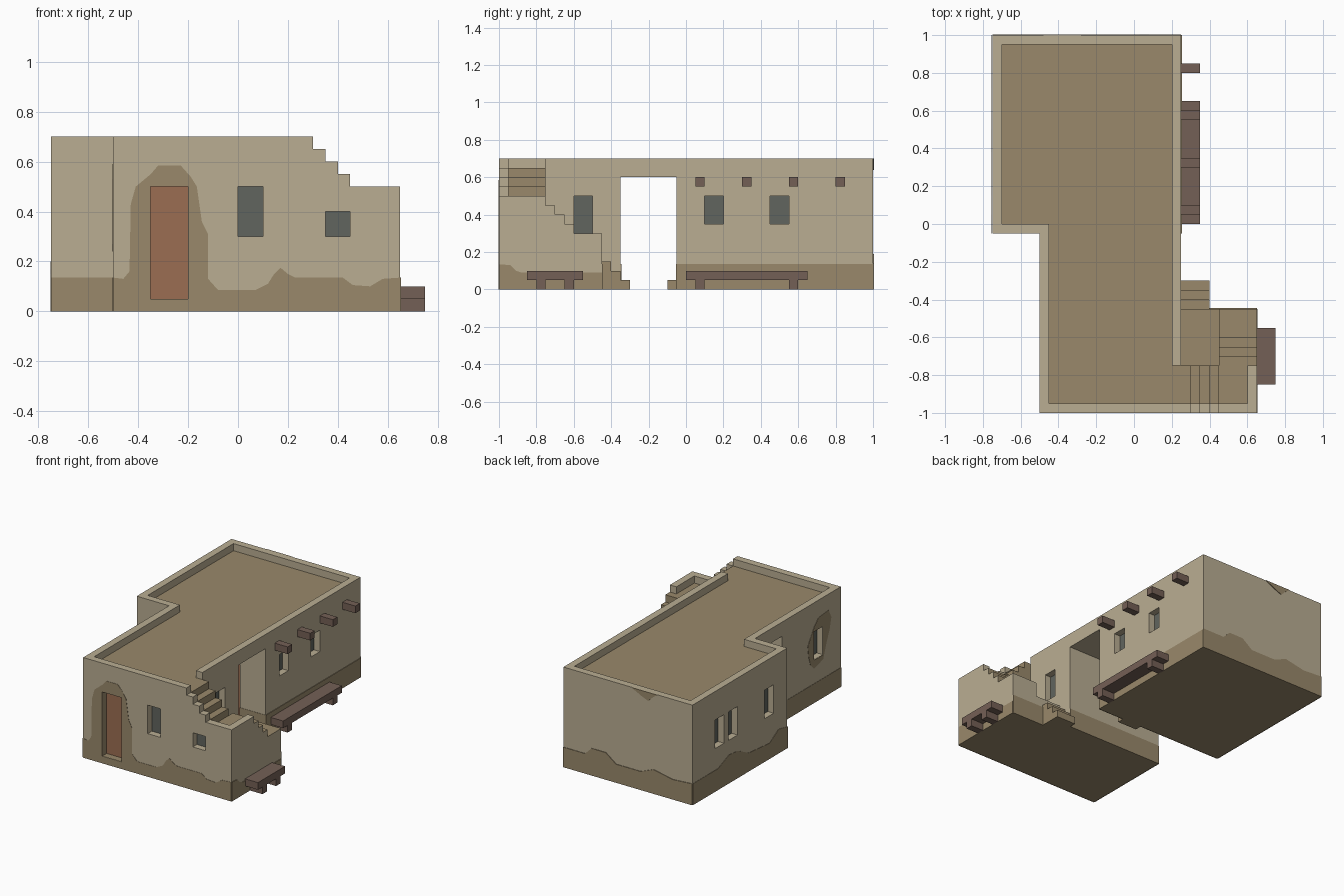
import bpy
import bmesh

cube = bpy.data.objects.get("Cube")
if cube:
    bpy.data.objects.remove(cube, do_unlink=True)


def material(name, rgb):
    m = bpy.data.materials.new(name)
    m.use_nodes = True
    m.diffuse_color = (*rgb, 1)
    m.node_tree.nodes["Principled BSDF"].inputs["Base Color"].default_value = (*rgb, 1)
    return m


PLASTER = material("pale plaster", (.49, .42, .29))
EARTH = material("brown earth", (.32, .25, .147))
WOOD = material("dark wood", (.175, .117, .092))
DOOR = material("red door wood", (.33, .155, .085))
GLASS = material("grey window", (.119, .129, .113))


def prism(name, pts, axis, lo, hi, *mats):
    """Extrude a flat outline along an axis from lo to hi."""
    def place(p, d):
        v = list(p)
        v.insert("xyz".index(axis), d)
        return v
    bm = bmesh.new()
    face = bm.faces.new([bm.verts.new(place(p, lo)) for p in pts])
    out = bmesh.ops.extrude_face_region(bm, geom=[face])
    verts = [g for g in out["geom"] if isinstance(g, bmesh.types.BMVert)]
    bmesh.ops.translate(bm, verts=verts, vec=place((0, 0), hi - lo))
    bmesh.ops.recalc_face_normals(bm, faces=bm.faces)
    mesh = bpy.data.meshes.new(name)
    bm.to_mesh(mesh)
    bm.free()
    for m in mats:
        mesh.materials.append(m)
    ob = bpy.data.objects.new(name, mesh)
    bpy.context.scene.collection.objects.link(ob)
    return ob


def box(name, x, y, z, *mats):
    pts = [(x[0], y[0]), (x[1], y[0]), (x[1], y[1]), (x[0], y[1])]
    return prism(name, pts, "z", *z, *mats)


def cut(ob, cutter):
    mod = ob.modifiers.new("cut", "BOOLEAN")
    mod.operation, mod.solver, mod.object = "DIFFERENCE", "EXACT", cutter
    bpy.context.view_layer.update()
    dg = bpy.context.evaluated_depsgraph_get()
    mesh = bpy.data.meshes.new_from_object(ob.evaluated_get(dg))
    ob.modifiers.clear()
    ob.data = mesh


def paint(ob, rule):
    """Faces matching the rule, and the underside, become earth."""
    for f in ob.data.polygons:
        c, n = f.center, f.normal
        f.material_index = int(rule(c, n) or (n.z < -.9 and c.z < .01))


def stain(name, pts, axis, pos, sign):
    return prism(name, pts, axis, pos - .002, pos + sign * .004, EARTH)


# Main walls with sunken roof and covered passage
walls = prism("walls", [(-.75, -.05), (-.5, -.05), (-.5, -1), (.25, -1), (.25, 1), (-.75, 1)],
              "z", 0, .7, PLASTER, EARTH)
roof = prism("roof_cutter", [(-.7, 0), (-.45, 0), (-.45, -.95), (.3, -.95), (.3, -.75),
                             (.2, -.75), (.2, .95), (-.7, .95)], "z", .65, .8)
passage = box("passage_cutter", (-.6, .3), (-.35, -.05), (-.1, .6))
for c in (roof, passage):
    cut(walls, c)
    bpy.data.objects.remove(c, do_unlink=True)

# Roof stair: outer stepped wall, inner earth steps, edge wall
profile = [(.25, 0), (.65, 0), (.65, .5), (.45, .5)]
inner = [(.25, 0), (.6, 0), (.6, .45), (.45, .45)]
for i in range(3):
    x, z = .45 - .05 * i, .55 + .05 * i
    profile += [(x, z), (x - .05, z)]
    inner += [(x, z - .05), (x - .05, z - .05)]
profile += [(.3, .7), (.25, .7)]
inner += [(.3, .65), (.25, .65)]
annex_front = prism("annex_front_wall", profile, "y", -1, -.95, PLASTER, EARTH)
prism("roof_stair", inner, "y", -.95, -.75, EARTH)
annex_side = box("annex_side_wall", (.6, .65), (-.95, -.75), (0, .5), PLASTER, EARTH)

# Middle stair, landing and lower stair
steps = [(-.75, 0), (-.45, 0), (-.45, .3), (-.6, .3)]
for i in range(3):
    y, z = -.6 - .05 * i, .35 + .05 * i
    steps += [(y, z), (y - .05, z)]
middle = prism("middle_stair", steps, "x", .45, .65, PLASTER, EARTH)
landing = box("landing", (.25, .45), (-.75, -.45), (0, .2), PLASTER, EARTH)
for i in range(3):
    box("lower_step", (.25, .4), (-.45 + .05 * i, -.4 + .05 * i), (0, .15 - .05 * i), EARTH)
box("passage_step", (-.1, .05), (-.1, -.05), (0, .05), EARTH)

# Stained plaster along the wall feet and around openings
front_stain = stain("front_stain", [
    (-.5, 0), (-.5, .135), (-.46, .13), (-.435, .16), (-.43, .43), (-.41, .5), (-.35, .55),
    (-.32, .585), (-.23, .585), (-.19, .54), (-.165, .5), (-.145, .36), (-.12, .31),
    (-.12, .13), (-.08, .085), (.07, .085), (.12, .11), (.145, .15), (.17, .175),
    (.2, .15), (.23, .135), (.42, .135), (.46, .105), (.53, .1), (.58, .13),
    (.65, .135), (.65, 0)], "y", -1, -1)
window_stain = stain("window_stain", [
    (-.63, .42), (-.66, .47), (-.7, .53), (-.75, .58), (-.86, .59), (-.89, .53), (-.87, .45),
    (-.84, .38), (-.8, .27), (-.7, .24), (-.66, .28), (-.64, .34)], "x", -.5, -1)
stain("annex_stain", [(-1, 0), (-1, .135), (-.94, .13), (-.91, .1), (-.88, .09),
                      (-.45, .09), (-.45, 0)], "x", .65, 1)
stain("back_stain", [(.25, 0), (.25, .14), (.08, .14), (.03, .19), (-.08, .19), (-.16, .13),
                     (-.35, .13), (-.45, .17), (-.6, .14), (-.75, .15), (-.75, 0)], "y", 1, 1)
stain("back_top_stain", [(-.48, .7), (-.44, .67), (-.41, .64), (-.36, .66), (-.28, .7)], "y", 1, 1)
stain("left_stain", [(1, 0), (1, .15), (.72, .15), (.6, .2), (.5, .19), (.38, .13), (.15, .11),
                     (.05, .17), (-.05, .15), (-.05, 0)], "x", -.75, -1)


def band(name, a, b, axis, pos, sign):
    stain(name, [(a, 0), (b, 0), (b, .135), (a, .135)], axis, pos, sign)


band("right_stain", -.05, 1, "x", .25, 1)
band("left_front_stain", -1, -.35, "x", -.5, -1)
band("passage_back_stain", -.75, -.1, "y", -.05, -1)
band("passage_back_stain", .05, .25, "y", -.05, -1)
band("passage_front_stain", -.5, .25, "y", -.35, 1)
band("annex_back_stain", .4, .65, "y", -.45, 1)


# Recessed doors and windows, each with a thin panel at the back
def opening(name, axis, pos, sign, a, b, z0, z1, mat, targets):
    def slab(label, lo, hi, *mats):
        pts = [(a, z0), (b, z0), (b, z1), (a, z1)]
        return prism(label, pts, axis, min(lo, hi), max(lo, hi), *mats)
    deep = pos - sign * .05
    cutter = slab("cutter", deep, pos + sign * .03)
    for t in targets:
        cut(t, cutter)
    bpy.data.objects.remove(cutter, do_unlink=True)
    slab(name, deep - sign * .003, deep + sign * .004, mat)


opening("front_door", "y", -1, -1, -.35, -.2, .05, .5, DOOR, [walls, front_stain])
opening("passage_door", "y", -.05, -1, -.1, .05, .05, .5, DOOR, [walls])
opening("front_window", "y", -1, -1, 0, .1, .3, .5, GLASS, [walls])
opening("annex_window", "y", -1, -1, .35, .45, .3, .4, GLASS, [annex_front])
# The annex steps are hollowed a little behind the pane by the front wall depth
for y, z in ((-.6, .3), (.1, .35), (.45, .35)):
    opening("right_window", "x", .25, 1, y, y + .1, z, .5, GLASS, [walls])
for y in (.1, .5, .65):
    opening("left_window", "x", -.75, -1, y, y + .1, .3, .5, GLASS, [walls])
opening("left_front_window", "x", -.5, -1, -.8, -.7, .3, .5, GLASS, [walls, window_stain])

# Earth colour on the roof, treads and stained door recess
paint(walls, lambda c, n: (n.z > .9 and abs(c.z - .65) < .01)
      or (c.x < -.15 and -.999 < c.y < -.955 and c.z < .51))
for ob in (annex_front, annex_side):
    paint(ob, lambda c, n: False)
for ob in (middle, landing):
    paint(ob, lambda c, n: n.z > .9 or (n.y > .9 and c.y < -.5))

# Roof beams
for y in (.05, .3, .55, .8):
    box("roof_beam", (.25, .35), (y, y + .05), (.55, .6), WOOD)

# Benches
for x, y0, y1, legs in ((.25, 0, .65, (.05, .55)), (.65, -.85, -.55, (-.8, -.65))):
    box("bench_seat", (x, x + .1), (y0, y1), (.05, .1), WOOD)
    for y in legs:
        box("bench_leg", (x, x + .1), (y, y + .05), (0, .05), WOOD)
